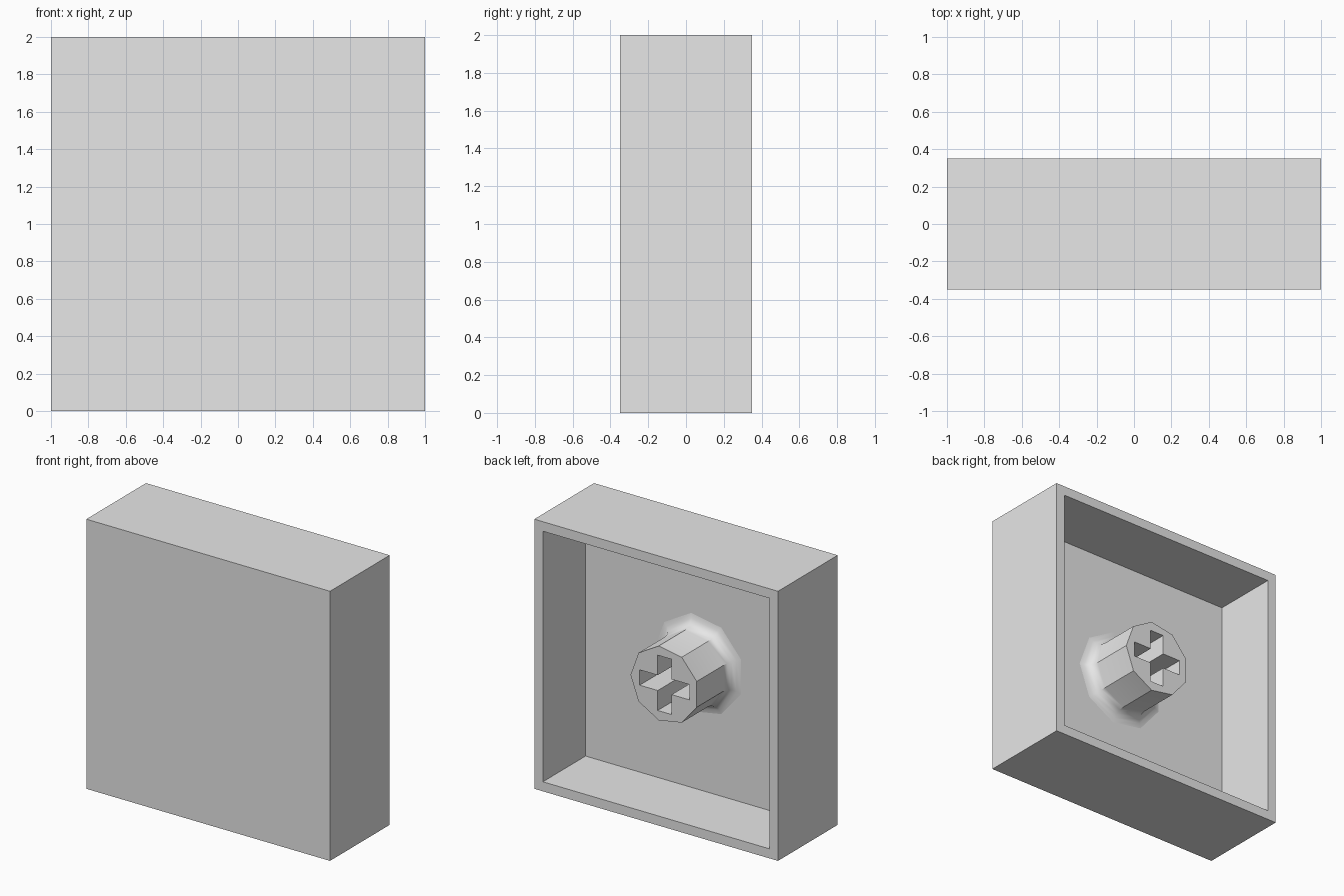
import bpy, bmesh, math
from mathutils import Matrix, Vector

cube = bpy.data.objects.get("Cube")
if cube:
    bpy.data.objects.remove(cube, do_unlink=True)

grey = bpy.data.materials.new("light_grey")
grey.use_nodes = True
grey.diffuse_color = (0.8, 0.8, 0.8, 1)
grey.node_tree.nodes["Principled BSDF"].inputs["Base Color"].default_value = (0.8, 0.8, 0.8, 1)

HALF_DEPTH = 0.35   # cap reaches from -y to +y by this much
FLOOR = -0.15       # y of the recessed inner floor
STEM_END = 0.25     # y of the stem tip
RADIUS, FILLET, SIDES = 0.28, 0.09, 9


def make_object(name, bm):
    bmesh.ops.recalc_face_normals(bm, faces=bm.faces)
    mesh = bpy.data.meshes.new(name)
    bm.to_mesh(mesh)
    bm.free()
    mesh.materials.append(grey)
    obj = bpy.data.objects.new(name, mesh)
    bpy.context.collection.objects.link(obj)
    return obj


def prism(outline, y_start, y_end):
    """Extrude an x-z outline along y."""
    bm = bmesh.new()
    face = bm.faces.new([bm.verts.new((x, y_start, z)) for x, z in outline])
    new = bmesh.ops.extrude_face_region(bm, geom=[face])["geom"]
    verts = [v for v in new if isinstance(v, bmesh.types.BMVert)]
    bmesh.ops.translate(bm, vec=(0, y_end - y_start, 0), verts=verts)
    return bm


# Square cap, hollowed from the back
bm = bmesh.new()
bmesh.ops.create_cube(bm, size=2, matrix=Matrix.Translation((0, 0, 1)) @ Matrix.Diagonal((1, HALF_DEPTH, 1, 1)))
back = max(bm.faces, key=lambda f: f.calc_center_median().y)
bmesh.ops.inset_region(bm, faces=[back], thickness=0.1)
pocket = bmesh.ops.extrude_discrete_faces(bm, faces=[back])["faces"][0]
bmesh.ops.translate(bm, vec=(0, FLOOR - HALF_DEPTH, 0), verts=pocket.verts)
make_object("cap_shell", bm)

# Nine-sided stem with a filleted base, as rings of (radius, y)
rings = [(RADIUS, STEM_END)]
for i in range(5):
    a = math.radians(90) * i / 4
    rings.append((RADIUS + FILLET * (1 - math.cos(a)), FLOOR + FILLET * (1 - math.sin(a))))
rings.append((RADIUS + FILLET, FLOOR - 0.02))

bm = bmesh.new()
loops = []
for r, y in rings:
    angles = [math.tau * k / SIDES for k in range(SIDES)]
    loops.append([bm.verts.new((r * math.cos(a), y, 1 + r * math.sin(a))) for a in angles])
for upper, lower in zip(loops, loops[1:]):
    for k in range(SIDES):
        n = (k + 1) % SIDES
        bm.faces.new((upper[k], upper[n], lower[n], lower[k]))
bm.faces.new(loops[0])
bm.faces.new(loops[-1])
stem = make_object("stem", bm)

# Cross-shaped socket cut into the stem tip
arm, half = 0.205, 0.057
corner = [(arm, -half), (arm, half), (half, half)]
outline = []
for turn in range(4):
    rot = Matrix.Rotation(math.radians(90) * turn, 2)
    for p in corner:
        q = rot @ Vector(p)
        outline.append((q.x, 1 + q.y))
cutter = make_object("socket_cutter", prism(outline, FLOOR + 0.01, STEM_END + 0.1))
cutter.hide_render = True

cut = stem.modifiers.new("socket", "BOOLEAN")
cut.operation = "DIFFERENCE"
cut.solver = "EXACT"
cut.object = cutter
bpy.ops.object.select_all(action="DESELECT")
bpy.context.view_layer.objects.active = stem
stem.select_set(True)
bpy.ops.object.modifier_apply(modifier=cut.name)
bpy.data.objects.remove(cutter, do_unlink=True)

# Keep the facets crisp and the fillet soft
bpy.ops.object.shade_smooth_by_angle(angle=math.radians(35))
